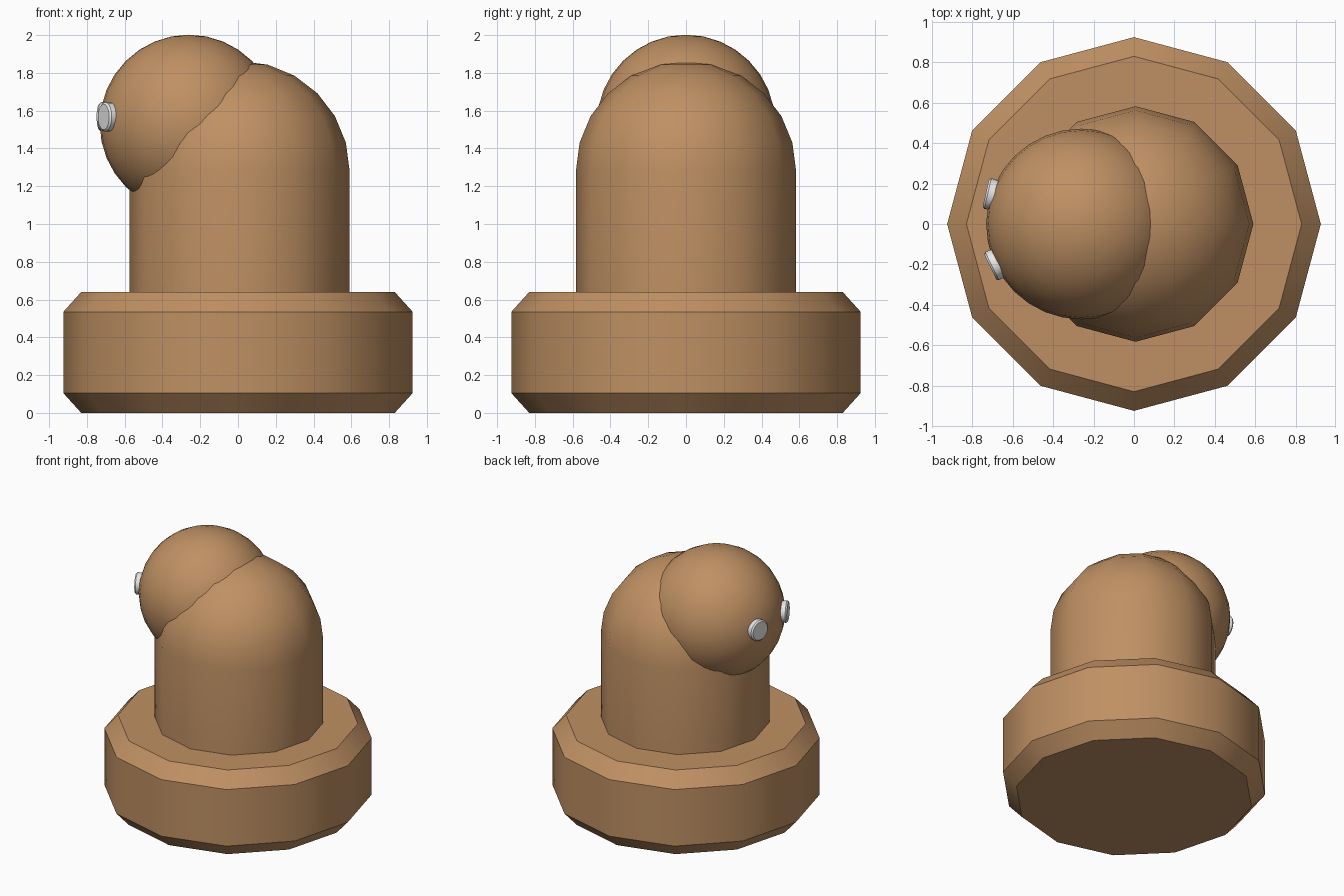
import bpy, bmesh, math
from mathutils import Vector

if "Cube" in bpy.data.objects:
    bpy.data.objects.remove(bpy.data.objects["Cube"])


def material(name, rgb):
    m = bpy.data.materials.new(name)
    m.diffuse_color = (*rgb, 1.0)
    m.use_nodes = True
    m.node_tree.nodes["Principled BSDF"].inputs["Base Color"].default_value = m.diffuse_color
    return m


brown = material("warm_brown", (0.52, 0.28, 0.125))
white = material("off_white", (0.8, 0.8, 0.8))


def finish(obj, mat, angle):
    obj.data.materials.append(mat)
    bpy.ops.object.select_all(action='DESELECT')
    obj.select_set(True)
    bpy.context.view_layer.objects.active = obj
    bpy.ops.object.shade_smooth_by_angle(angle=math.radians(angle))


def lathe(name, profile, sides, mat, loc, angle=35):
    """Revolve (radius, z) points; radius 0 gives a pole, open ends are capped."""
    bm = bmesh.new()
    rings = []
    for r, z in profile:
        if r < 1e-5:
            rings.append([bm.verts.new((0, 0, z))])
        else:
            rings.append([bm.verts.new((r * math.cos(math.tau * i / sides),
                                        r * math.sin(math.tau * i / sides), z))
                          for i in range(sides)])
    for a, b in zip(rings, rings[1:]):
        for i in range(sides):
            j = (i + 1) % sides
            if len(b) == 1:
                bm.faces.new((a[i], a[j], b[0]))
            else:
                bm.faces.new((a[i], a[j], b[j], b[i]))
    bm.faces.new(rings[0][::-1])
    if len(rings[-1]) > 1:
        bm.faces.new(rings[-1])
    bmesh.ops.recalc_face_normals(bm, faces=bm.faces[:])
    mesh = bpy.data.meshes.new(name)
    bm.to_mesh(mesh)
    bm.free()
    obj = bpy.data.objects.new(name, mesh)
    bpy.context.collection.objects.link(obj)
    obj.location = loc
    finish(obj, mat, angle)
    return obj


# Chamfered twelve-sided base
lathe("base", [(0.83, 0), (0.925, 0.105), (0.925, 0.535), (0.83, 0.64)],
      12, brown, (0, 0, 0))

# Column with a domed top
R, SPRING = 0.583, 1.28
dome = [(R * math.cos(math.radians(a)), SPRING + R * math.sin(math.radians(a)))
        for a in range(0, 90, 15)] + [(0, SPRING + R)]
lathe("body", [(R, 0.63)] + dome, 12, brown, (0.008, 0, 0))

# Round head leaning out of the dome
HEAD = Vector((-0.26, 0, 1.53))
bpy.ops.mesh.primitive_uv_sphere_add(segments=32, ring_count=16, radius=0.472,
                                     location=HEAD)
head = bpy.context.object
head.name = "head"
finish(head, brown, 35)

# Button eyes with a small rounded rim
for name, centre, yaw in (("eye_left", (-0.712, 0.148, 1.567), 167),
                          ("eye_right", (-0.692, -0.203, 1.567), 206)):
    eye = lathe(name, [(0.075, -0.03), (0.078, 0.012), (0.068, 0.022)],
                20, white, centre)
    a = math.radians(yaw)
    eye.rotation_euler = Vector((math.cos(a), math.sin(a), 0)).to_track_quat('Z', 'Y').to_euler()
